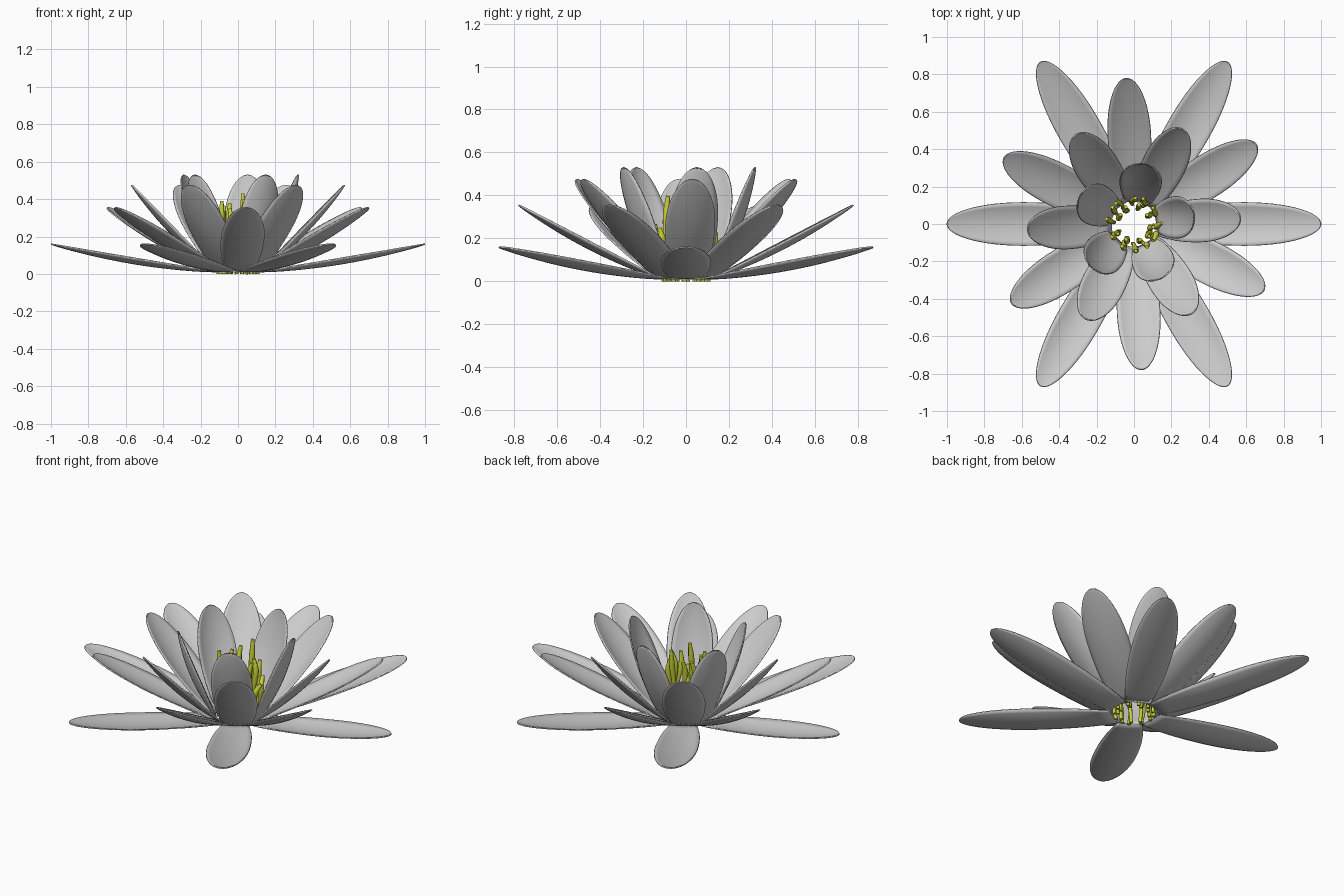
import bpy, bmesh, math, random
from mathutils import Vector

if "Cube" in bpy.data.objects:
    bpy.data.objects.remove(bpy.data.objects["Cube"])

random.seed(4)


def petal_ring(name, count, start_deg, tip_r, tip_z, half_w, sag, base_r=0.12, base_z=0.012):
    """Ring of spoon-shaped petals in one thin mesh."""
    bm = bmesh.new()
    rows, cols = 22, 10
    for k in range(count):
        a = math.radians(start_deg + 360 * k / count)
        out = Vector((math.cos(a), math.sin(a), 0))
        side = Vector((-out.y, out.x, 0))
        base = out * base_r + Vector((0, 0, base_z))
        span = out * tip_r + Vector((0, 0, tip_z)) - base
        normal = span.cross(side).normalized()
        grid = []
        for i in range(rows + 1):
            # rows bunch up toward the rounded tip
            t = math.sin(0.5 * math.pi * i / rows)
            e = (t - 0.54) / 0.46 if t > 0.54 else (t - 0.54) / 0.66
            w = half_w * math.sqrt(max(0.0004, 1 - e * e))
            row = []
            for j in range(cols + 1):
                s = 2 * j / cols - 1
                dip = sag * (1 - s * s) * math.sin(math.pi * t) ** 0.8 if 0 < t < 1 else 0
                row.append(bm.verts.new(base + span * t + side * (w * s) - normal * dip))
            grid.append(row)
        for i in range(rows):
            for j in range(cols):
                bm.faces.new((grid[i][j], grid[i + 1][j], grid[i + 1][j + 1], grid[i][j + 1]))
    # make upper faces point up and inward
    bmesh.ops.recalc_face_normals(bm, faces=bm.faces)
    bm.normal_update()
    for f in bm.faces:
        if f.normal.z < 0:
            f.normal_flip()
    me = bpy.data.meshes.new(name)
    bm.to_mesh(me)
    bm.free()
    ob = bpy.data.objects.new(name, me)
    bpy.context.collection.objects.link(ob)
    for p in me.polygons:
        p.use_smooth = True
    mod = ob.modifiers.new("thickness", 'SOLIDIFY')
    mod.thickness = 0.007
    mod.offset = 0
    return ob


# Petals, from the flat outer ring to the upright inner ring
petal_ring("outer_petals", 6, 0, 1.0, 0.16, 0.115, 0.03)
petal_ring("middle_petals", 6, 33, 0.78, 0.355, 0.115, 0.03)
petal_ring("upper_petals", 6, 3, 0.57, 0.475, 0.115, 0.03)
petal_ring("inner_petals", 5, 9, 0.325, 0.53, 0.112, 0.035)

# Stamens
yellow = bpy.data.materials.new("stamen_yellow")
yellow.diffuse_color = (0.58, 0.63, 0.04, 1)
yellow.use_nodes = True
yellow.node_tree.nodes["Principled BSDF"].inputs["Base Color"].default_value = yellow.diffuse_color


def stamen_ring(name, count, base_r, tip_r, low, high):
    cu = bpy.data.curves.new(name, 'CURVE')
    cu.dimensions = '3D'
    cu.bevel_depth = 0.012
    cu.bevel_resolution = 2
    cu.use_fill_caps = True
    cu.resolution_u = 4
    for k in range(count):
        a = 2 * math.pi * (k + random.uniform(-0.2, 0.2)) / count
        h = random.uniform(low, high)
        sp = cu.splines.new('BEZIER')
        sp.bezier_points.add(3)
        # foot, bend, anther swelling, tip
        for p, (f, rad) in zip(sp.bezier_points, ((0, 0.8), (0.4, 0.9), (0.8, 1.4), (1, 0.8))):
            r = base_r + (tip_r - base_r) * f + (random.uniform(-0.01, 0.01) if f else 0)
            b = a + (random.uniform(-0.15, 0.15) if f else 0)
            p.co = (r * math.cos(b), r * math.sin(b), h * f)
            p.radius = rad
            p.handle_left_type = p.handle_right_type = 'AUTO'
    tmp = bpy.data.objects.new(name + "_path", cu)
    bpy.context.collection.objects.link(tmp)
    bpy.context.view_layer.update()
    dg = bpy.context.evaluated_depsgraph_get()
    me = bpy.data.meshes.new_from_object(tmp.evaluated_get(dg))
    bpy.data.objects.remove(tmp)
    me.materials.clear()
    me.materials.append(yellow)
    for p in me.polygons:
        p.use_smooth = True
    ob = bpy.data.objects.new(name, me)
    bpy.context.collection.objects.link(ob)


stamen_ring("outer_stamens", 12, 0.105, 0.14, 0.22, 0.32)
stamen_ring("inner_stamens", 9, 0.085, 0.095, 0.34, 0.43)
